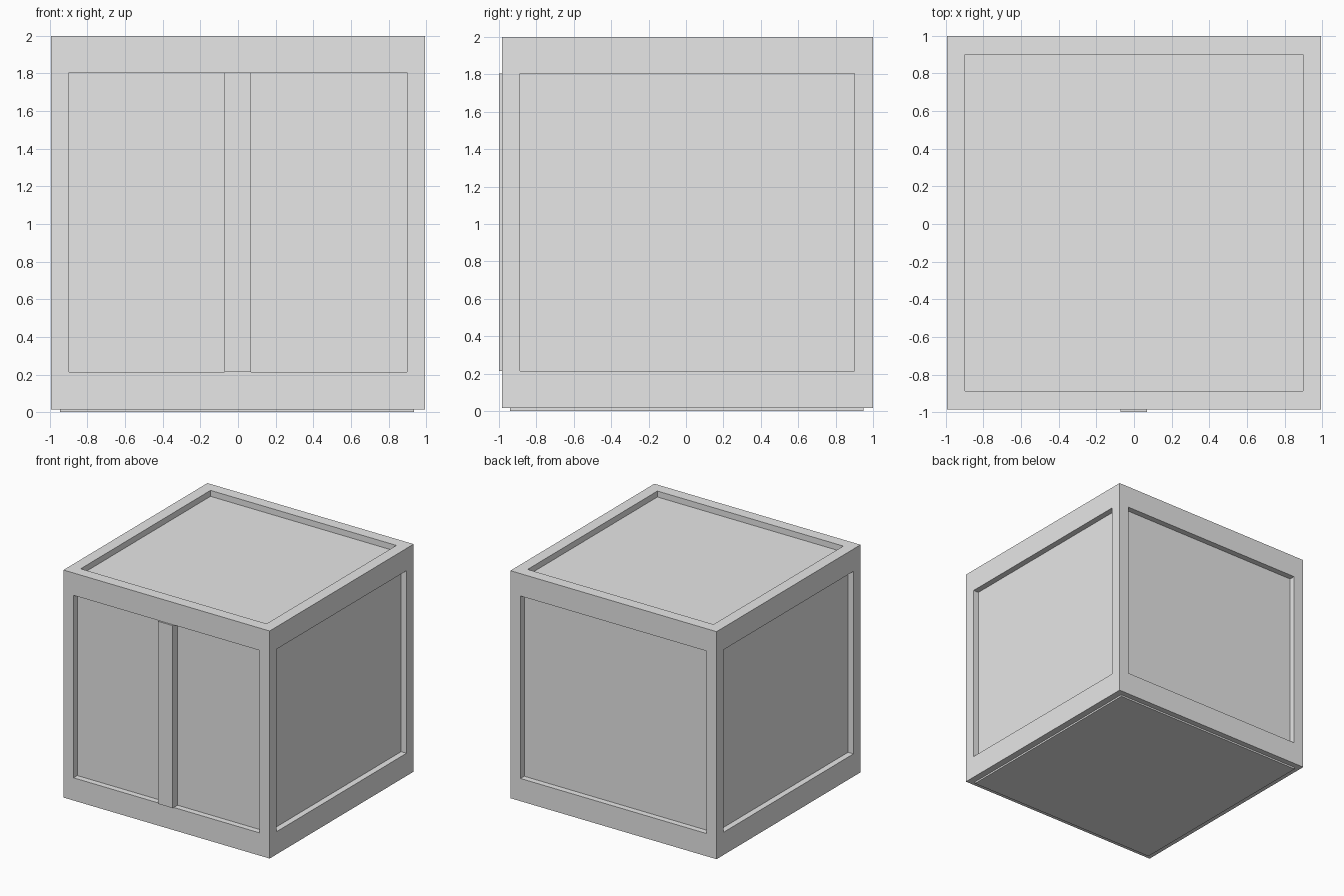
import bpy
import bmesh
from mathutils import Vector

cube = bpy.data.objects.get("Cube")
if cube:
    bpy.data.objects.remove(cube, do_unlink=True)

grey = bpy.data.materials.new("plain grey")
grey.use_nodes = True
grey.diffuse_color = (0.8, 0.8, 0.8, 1)
grey.node_tree.nodes["Principled BSDF"].inputs["Base Color"].default_value = (0.8, 0.8, 0.8, 1)


def box_mesh(lo, hi):
    """Box between two opposite corners."""
    bm = bmesh.new()
    bmesh.ops.create_cube(bm, size=1)
    lo, hi = Vector(lo), Vector(hi)
    bmesh.ops.scale(bm, vec=hi - lo, verts=bm.verts)
    bmesh.ops.translate(bm, vec=(lo + hi) / 2, verts=bm.verts)
    return bm


def add_object(name, bm):
    mesh = bpy.data.meshes.new(name)
    bm.normal_update()
    bm.to_mesh(mesh)
    bm.free()
    mesh.materials.append(grey)
    obj = bpy.data.objects.new(name, mesh)
    bpy.context.collection.objects.link(obj)
    return obj


# Crate body with a sunken panel in the top and in each side
BAND_LOW, BAND_HIGH = 0.213, 1.805
bm = box_mesh((-0.995, -0.985, 0.015), (0.995, 1, 2))
bm.normal_update()
panels = [f for f in bm.faces if f.normal.z > -0.5]
bmesh.ops.inset_individual(bm, faces=panels, thickness=0.098, use_even_offset=True)
for face in panels:
    if abs(face.normal.z) < 0.5:
        for v in face.verts:
            v.co.z = BAND_HIGH if v.co.z > 1 else BAND_LOW
bm.normal_update()
bmesh.ops.inset_individual(bm, faces=panels, thickness=0, depth=-0.052)
add_object("crate_body", bm)

# Upright slat across the front panel
add_object("front_slat", box_mesh((-0.073, -1, BAND_LOW), (0.07, -0.93, BAND_HIGH)))

# Thin plate under the crate
add_object("base_plate", box_mesh((-0.945, -0.94, 0), (0.935, 0.95, 0.02)))
